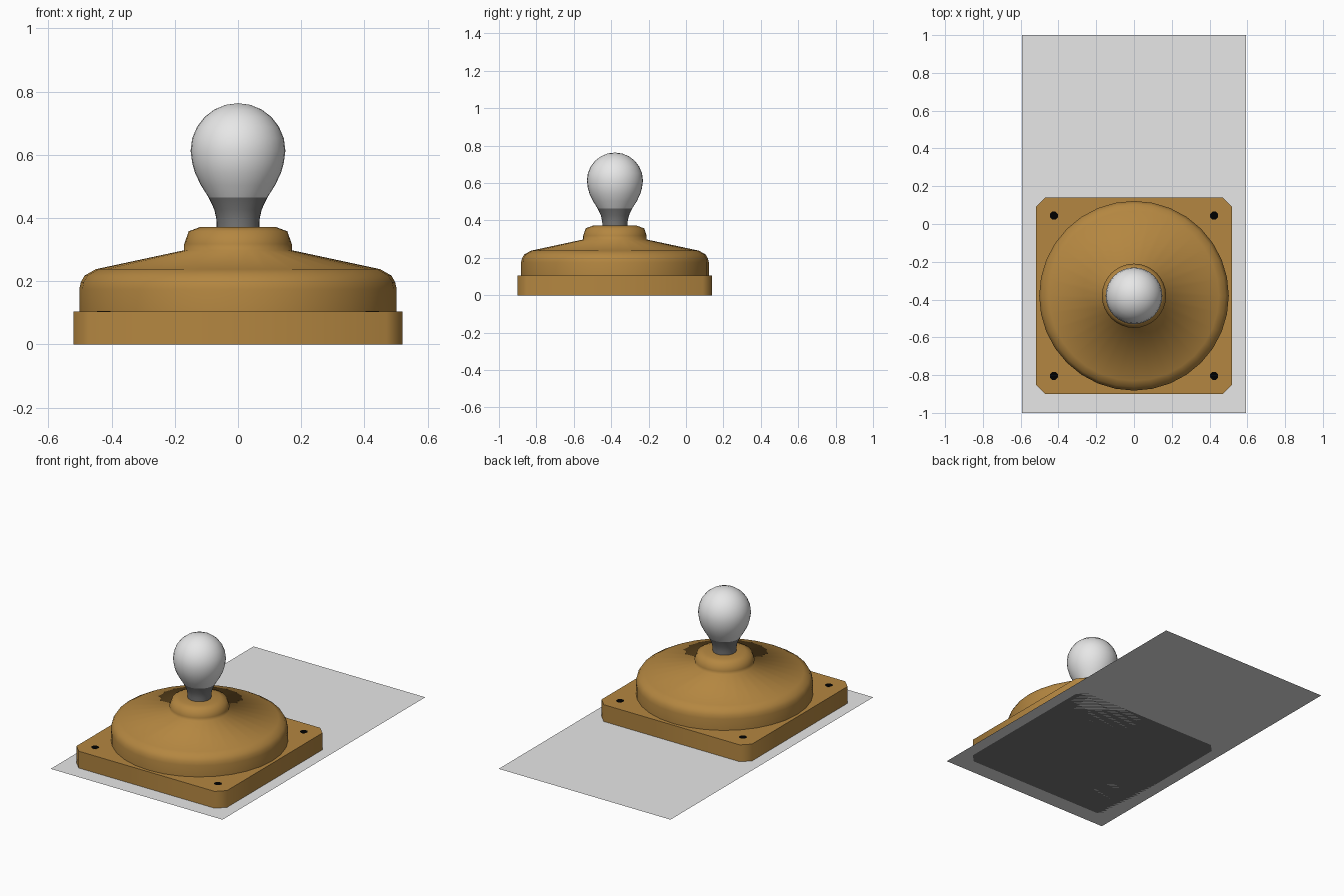
import bpy, bmesh, math

if "Cube" in bpy.data.objects:
    bpy.data.objects.remove(bpy.data.objects["Cube"])

CX, CY = 0.0, -0.38   # axis of the lamp


def material(name, rgb):
    m = bpy.data.materials.new(name)
    m.diffuse_color = (*rgb, 1)
    m.use_nodes = True
    m.node_tree.nodes["Principled BSDF"].inputs["Base Color"].default_value = m.diffuse_color
    return m


BROWN = material("warm_brown", (0.455, 0.24, 0.052))
PALE = material("pale_grey", (0.8, 0.8, 0.8))
DARK = material("dark_grey", (0.19, 0.19, 0.19))
BLACK = material("black", (0.0, 0.0, 0.0))


def finish(name, bm, mat, angle=None):
    bmesh.ops.recalc_face_normals(bm, faces=bm.faces)
    me = bpy.data.meshes.new(name)
    bm.to_mesh(me)
    bm.free()
    ob = bpy.data.objects.new(name, me)
    bpy.context.collection.objects.link(ob)
    me.materials.append(mat)
    if angle:
        bpy.ops.object.select_all(action='DESELECT')
        ob.select_set(True)
        bpy.context.view_layer.objects.active = ob
        bpy.ops.object.shade_smooth_by_angle(angle=math.radians(angle))
    return ob


def lathe(name, profile, mat, segments=32, angle=80):
    """Revolve (radius, height) points around the lamp axis."""
    bm = bmesh.new()
    verts = [bm.verts.new((CX + r, CY, z)) for r, z in profile]
    edges = [bm.edges.new(p) for p in zip(verts, verts[1:])]
    bmesh.ops.spin(bm, geom=verts + edges, cent=(CX, CY, 0), axis=(0, 0, 1),
                   angle=math.tau, steps=segments, use_duplicate=False)
    bmesh.ops.remove_doubles(bm, verts=bm.verts, dist=0.0005)
    return finish(name, bm, mat, angle)


def prism(name, outline, z0, z1, mat, angle=None):
    """Extrude a flat outline upward."""
    bm = bmesh.new()
    face = bm.faces.new([bm.verts.new((x, y, z0)) for x, y in outline])
    if z1 > z0:
        new = bmesh.ops.extrude_face_region(bm, geom=[face], use_keep_orig=True)
        for v in new['geom']:
            if isinstance(v, bmesh.types.BMVert):
                v.co.z = z1
    return finish(name, bm, mat, angle)


# Thin backing sheet
prism("backing_sheet", [(-0.593, -1), (0.593, -1), (0.593, 1), (-0.593, 1)],
      0, 0, PALE)

# Square mounting plate with cut corners and a dark underside
h, c = 0.52, 0.05
outline = []
for sx, sy in ((1, 1), (-1, 1), (-1, -1), (1, -1)):
    pair = [(sx * h, CY + sy * (h - c)), (sx * (h - c), CY + sy * h)]
    outline += pair if sx * sy > 0 else pair[::-1]
plate = prism("mounting_plate", outline, 0, 0.105, BROWN, 60)
plate.data.materials.append(DARK)
for p in plate.data.polygons:
    if p.normal.z < -0.5:
        p.material_index = 1

# Black screws in the four corners
for i, (x, y) in enumerate([(sx * 0.424, CY + sy * 0.424)
                            for sx in (-1, 1) for sy in (-1, 1)]):
    ring = [(x + 0.023 * math.cos((k + .5) * math.tau / 8),
             y + 0.023 * math.sin((k + .5) * math.tau / 8)) for k in range(8)]
    prism(f"screw_{i + 1}", ring, 0.1045, 0.1055, BLACK)

# Round cover with raised socket collar
lathe("cover", [(0.502, 0.104), (0.502, 0.175), (0.497, 0.197), (0.485, 0.218),
                (0.45, 0.238), (0.17, 0.298), (0.17, 0.318), (0.156, 0.358),
                (0.118, 0.372), (0.06, 0.372)], BROWN)

# Bulb: metal neck and glass globe (upper part follows a circle)
lathe("bulb_neck", [(0.067, 0.365), (0.068, 0.395), (0.075, 0.427),
                    (0.093, 0.465)], DARK)
globe = [(0.15 * math.cos(a), 0.613 + 0.15 * math.sin(a))
         for a in (math.radians(d) for d in range(-15, 91, 15))]
lathe("bulb_glass", [(0.093, 0.465), (0.117, 0.503), (0.136, 0.542)] + globe, PALE)
